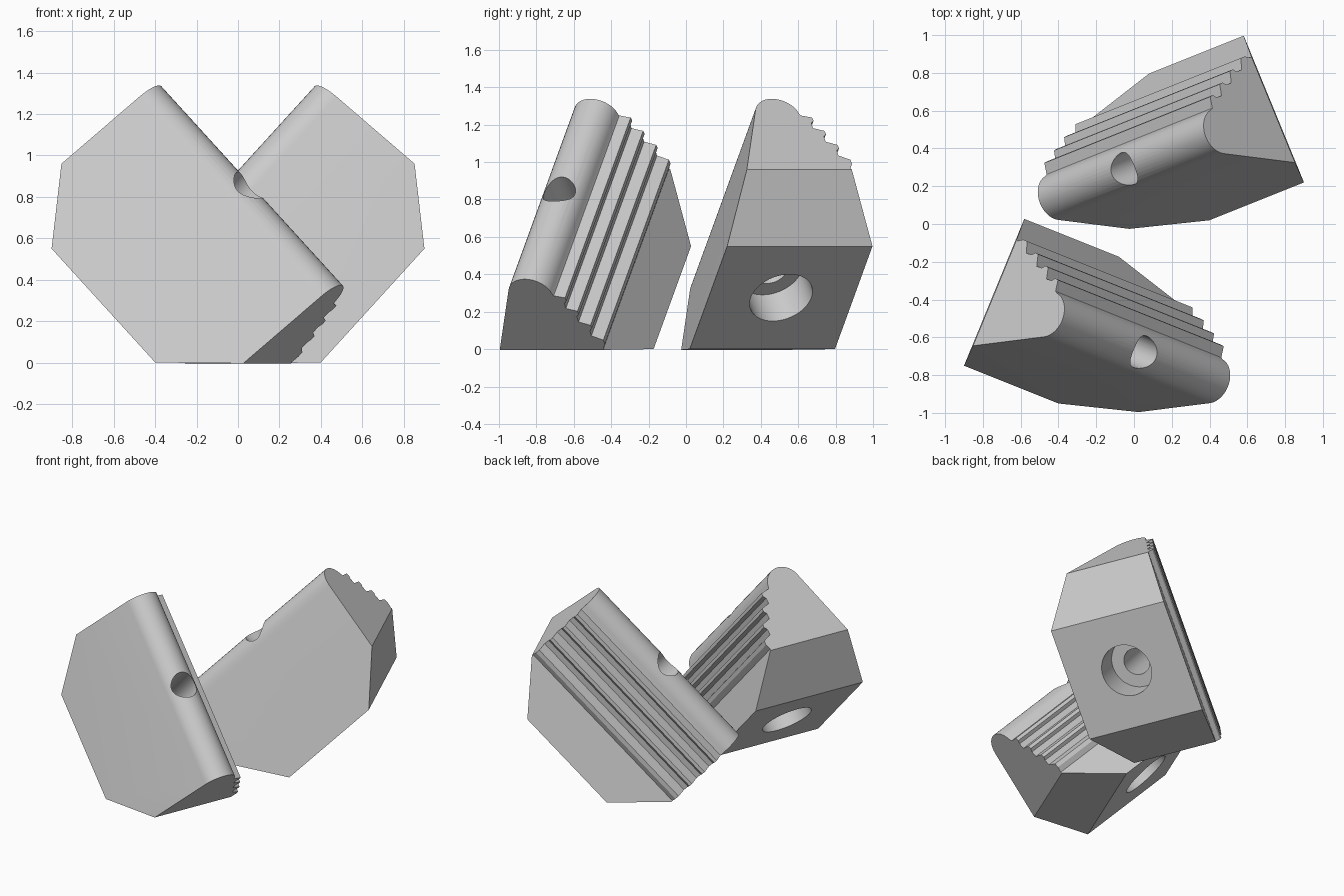
import bpy, bmesh, math
from mathutils import Matrix, Vector

if "Cube" in bpy.data.objects:
    bpy.data.objects.remove(bpy.data.objects["Cube"])

grey = bpy.data.materials.new("light_grey")
grey.diffuse_color = (0.6, 0.6, 0.6, 1)
grey.use_nodes = True
grey.node_tree.nodes["Principled BSDF"].inputs["Base Color"].default_value = grey.diffuse_color

# Local frame: U along the teeth, T across the thickness, N from base to ridge
U = Vector((0.65, -0.26, -0.714)).normalized()
T = Vector((0.38, 0.925, 0)).normalized()
N = U.cross(T)
PLACE = Matrix.Translation((-0.9, -0.75, 0.55)) @ Matrix((U, T, N)).transposed().to_4x4()
LENGTH, CHAMFER = 0.77, 0.29

# Wedge cross-section (T, N): straight back, rounded ridge, four teeth
profile = [(0.0, 0.0)]
for i in range(17):
    a = math.radians(157 - i * (157 - 6) / 16)
    profile.append((0.42 + 0.125 * math.cos(a), 0.705 + 0.125 * math.sin(a)))
profile += [(0.55, 0.703), (0.611, 0.687), (0.613, 0.664), (0.595, 0.645),
            (0.592, 0.606), (0.653, 0.585), (0.655, 0.562), (0.637, 0.543),
            (0.635, 0.503), (0.697, 0.478), (0.699, 0.455), (0.681, 0.436),
            (0.678, 0.397), (0.738, 0.365), (0.738, 0.335), (0.72, 0.30), (0.84, 0.0)]


def new_object(name, bm):
    bmesh.ops.recalc_face_normals(bm, faces=bm.faces)
    mesh = bpy.data.meshes.new(name)
    bm.to_mesh(mesh)
    bm.free()
    mesh.materials.append(grey)
    obj = bpy.data.objects.new(name, mesh)
    bpy.context.collection.objects.link(obj)
    return obj


def make_wedge():
    bm = bmesh.new()
    face = bm.faces.new([bm.verts.new((-CHAMFER, t, n)) for t, n in profile])
    ext = bmesh.ops.extrude_face_region(bm, geom=[face])
    verts = [v for v in ext["geom"] if isinstance(v, bmesh.types.BMVert)]
    bmesh.ops.translate(bm, verts=verts, vec=(LENGTH + 2 * CHAMFER, 0, 0))
    # Chamfer both lower ends
    for x, side in ((0, -1), (LENGTH, 1)):
        cut = bmesh.ops.bisect_plane(bm, geom=bm.verts[:] + bm.edges[:] + bm.faces[:],
                                     plane_co=(x, 0, 0), plane_no=(side, 0, -1),
                                     clear_outer=True)
        edges = [e for e in cut["geom_cut"] if isinstance(e, bmesh.types.BMEdge)]
        bmesh.ops.edgeloop_fill(bm, edges=edges)
    return new_object("wedge_jaw", bm)


def make_hole_cutter():
    # Stepped bolt hole: wide counterbore, then narrow shaft
    bm = bmesh.new()
    rings = []
    for r, z in ((0.175, -0.1), (0.175, 0.2), (0.09, 0.2), (0.09, 1.0)):
        rings.append([bm.verts.new((LENGTH / 2 + r * math.cos(k * math.pi / 24),
                                    0.42 + r * math.sin(k * math.pi / 24), z))
                      for k in range(48)])
    for a, b in zip(rings, rings[1:]):
        for k in range(48):
            j = (k + 1) % 48
            bm.faces.new((a[k], a[j], b[j], b[k]))
    bm.faces.new(rings[0])
    bm.faces.new(rings[-1])
    return new_object("hole_cutter", bm)


# Cut the hole, then remove the cutter
jaw = make_wedge()
cutter = make_hole_cutter()
cutter.hide_render = True
mod = jaw.modifiers.new("bolt_hole", 'BOOLEAN')
mod.operation, mod.object, mod.solver = 'DIFFERENCE', cutter, 'EXACT'
bpy.context.view_layer.update()
mesh = bpy.data.meshes.new_from_object(jaw.evaluated_get(bpy.context.evaluated_depsgraph_get()))
jaw.modifiers.clear()
bpy.data.objects.remove(cutter)
mesh.transform(PLACE)

# Front jaw, and a mirrored rear jaw set behind it
jaw.data = mesh
jaw.name = "front_wedge_jaw"
rear_mesh = mesh.copy()
rear_mesh.transform(Matrix.Translation((0, 0.97, 0)) @ Matrix.Scale(-1, 4, (1, 0, 0)))
rear_mesh.flip_normals()
rear = bpy.data.objects.new("rear_wedge_jaw", rear_mesh)
bpy.context.collection.objects.link(rear)

for obj in (jaw, rear):
    bpy.ops.object.select_all(action='DESELECT')
    obj.select_set(True)
    bpy.context.view_layer.objects.active = obj
    bpy.ops.object.shade_smooth_by_angle(angle=math.radians(25))
